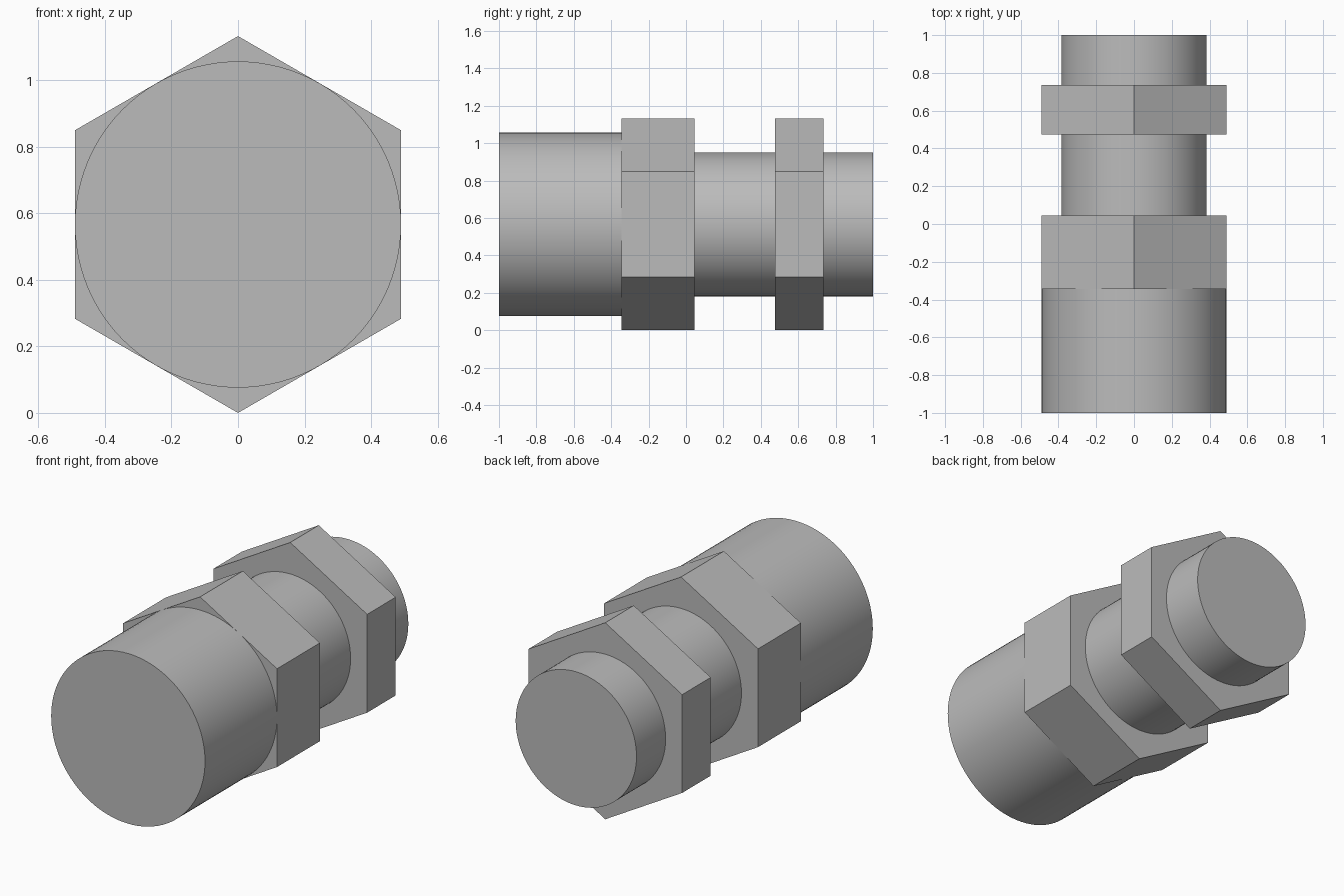
import bpy, bmesh, math

cube = bpy.data.objects.get("Cube")
if cube:
    bpy.data.objects.remove(cube, do_unlink=True)

steel = bpy.data.materials.new("grey steel")
steel.use_nodes = True
colour = (0.5, 0.5, 0.5, 1)
steel.diffuse_color = colour
steel.node_tree.nodes["Principled BSDF"].inputs["Base Color"].default_value = colour

HEX_RADIUS = 0.566
AXIS_Z = HEX_RADIUS


def prism(name, sides, radius, y0, y1):
    """Closed prism along y, with a corner pointing straight up."""
    bm = bmesh.new()
    ring = []
    for i in range(sides):
        a = math.tau * i / sides
        ring.append(bm.verts.new((radius * math.sin(a), y0, AXIS_Z + radius * math.cos(a))))
    cap = bm.faces.new(ring)
    side = bmesh.ops.extrude_face_region(bm, geom=[cap], use_keep_orig=True)
    moved = [v for v in side["geom"] if isinstance(v, bmesh.types.BMVert)]
    bmesh.ops.translate(bm, verts=moved, vec=(0, y1 - y0, 0))
    bmesh.ops.recalc_face_normals(bm, faces=bm.faces)
    mesh = bpy.data.meshes.new(name)
    bm.to_mesh(mesh)
    bm.free()
    mesh.materials.append(steel)
    obj = bpy.data.objects.new(name, mesh)
    bpy.context.collection.objects.link(obj)
    bpy.ops.object.select_all(action="DESELECT")
    obj.select_set(True)
    bpy.context.view_layer.objects.active = obj
    bpy.ops.object.shade_smooth_by_angle(angle=math.radians(30))
    return obj


# Wide front barrel, as wide as the flats of the nuts
prism("front_barrel", 96, 0.49, -1.0, -0.345)
# Fixed hexagon collar
prism("hex_collar", 6, HEX_RADIUS, -0.345, 0.045)
# Narrow shank running through the lock nut to the back end
prism("rear_shank", 96, 0.385, 0.045, 1.0)
# Thinner hexagon lock nut
prism("lock_nut", 6, HEX_RADIUS, 0.475, 0.735)
